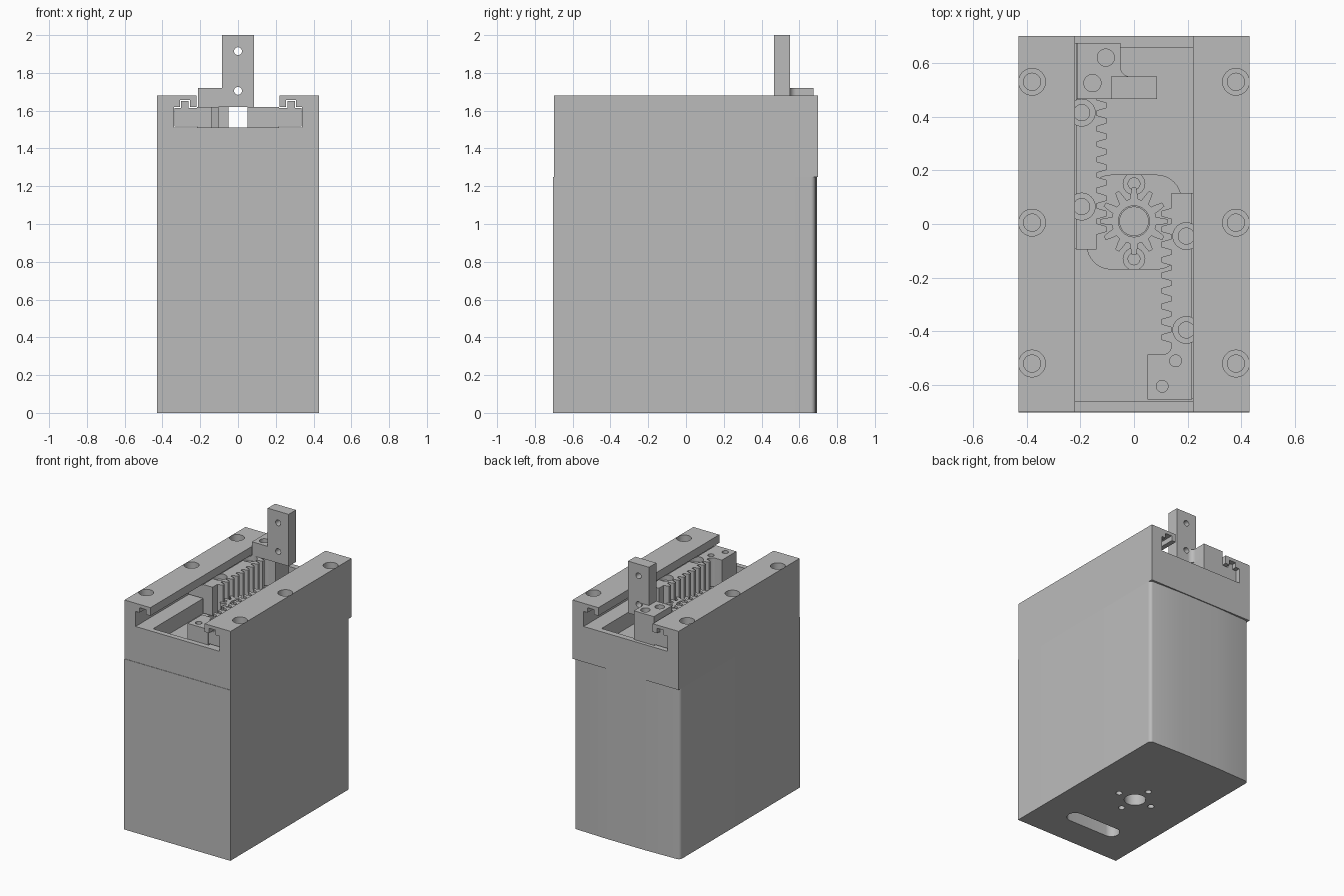
import bpy, bmesh, math
from mathutils import Matrix

if "Cube" in bpy.data.objects:
    bpy.data.objects.remove(bpy.data.objects["Cube"])

grey = bpy.data.materials.new("machined_grey")
grey.use_nodes = True
grey.diffuse_color = (0.5, 0.5, 0.5, 1)
grey.node_tree.nodes["Principled BSDF"].inputs["Base Color"].default_value = (0.5, 0.5, 0.5, 1)

CY = 0.01            # y of the pinion axis
TEETH = 12
PITCH = 0.0576
parts = []


def prism(name, pts, lo, hi, axis="z"):
    """Extrude a closed profile along z (points are x, y) or y (points are x, z)."""
    bm = bmesh.new()
    place = (lambda a, b, c: (a, b, c)) if axis == "z" else (lambda a, b, c: (a, c, b))
    rings = [[bm.verts.new(place(a, b, c)) for a, b in pts] for c in (lo, hi)]
    bm.faces.new(rings[0])
    bm.faces.new(rings[1])
    for i in range(len(pts)):
        j = (i + 1) % len(pts)
        bm.faces.new((rings[0][i], rings[0][j], rings[1][j], rings[1][i]))
    bmesh.ops.recalc_face_normals(bm, faces=bm.faces)
    mesh = bpy.data.meshes.new(name)
    bm.to_mesh(mesh)
    bm.free()
    mesh.materials.append(grey)
    ob = bpy.data.objects.new(name, mesh)
    bpy.context.scene.collection.objects.link(ob)
    return ob


def rect(x0, x1, y0, y1):
    return [(x0, y0), (x1, y0), (x1, y1), (x0, y1)]


def arc(cx, cy, r, a0, a1, n=8):
    angles = [math.radians(a0 + (a1 - a0) * i / n) for i in range(n + 1)]
    return [(cx + r * math.cos(a), cy + r * math.sin(a)) for a in angles]


def circle(cx, cy, r, n=32):
    return arc(cx, cy, r, 0, 360, n)[:-1]


def rounded(x0, x1, y0, y1, r):
    return (arc(x1 - r, y1 - r, r, 0, 90) + arc(x0 + r, y1 - r, r, 90, 180)
            + arc(x0 + r, y0 + r, r, 180, 270) + arc(x1 - r, y0 + r, r, 270, 360))


def boolean(ob, tools, operation="DIFFERENCE"):
    """Apply each tool to the object, then discard the tool."""
    for tool in tools:
        mod = ob.modifiers.new("cut", "BOOLEAN")
        mod.operation, mod.solver, mod.object = operation, "EXACT", tool
        bpy.context.view_layer.update()
        result = bpy.data.meshes.new_from_object(
            ob.evaluated_get(bpy.context.evaluated_depsgraph_get()))
        ob.modifiers.clear()
        ob.data = result
        bpy.data.objects.remove(tool)
    return ob


def bore(x, y, top, steps):
    """Stepped hole cutters going down from a top face: (radius, depth)."""
    return [prism("cutter", circle(x, y, r), top - d, top + 0.01) for r, d in steps]


# Lower housing: square front corners, rounded and slightly bowed back
outline = [(-0.43, -0.703), (0.43, -0.703)] + arc(0.405, 0.66, 0.025, 0, 80)
outline += [(0.15, 0.693), (-0.15, 0.693)] + arc(-0.405, 0.66, 0.025, 100, 180)
housing = prism("lower_housing", outline, 0, 1.25)
cuts = [prism("cutter", circle(0, CY, 0.073), -0.1, 0.3),
        prism("cutter", rounded(-0.215, 0.215, -0.485, -0.37, 0.057), -0.1, 0.2)]
for k in range(4):
    a = k * math.pi / 2
    cuts.append(prism("cutter", circle(0.14 * math.cos(a), CY + 0.14 * math.sin(a), 0.022),
                      -0.1, 0.1))
parts.append(boolean(housing, cuts))

# Upper guide block: T channel, deep rack well, pinion pocket, rail bolt holes
half = [(0.34, 1.51), (0.34, 1.62), (0.308, 1.62), (0.308, 1.656),
        (0.255, 1.656), (0.255, 1.62), (0.22, 1.62), (0.22, 1.75)]
channel = half + [(-x, z) for x, z in reversed(half)]
guide = prism("guide_block", rect(-0.43, 0.43, -0.7, 0.7), 1.25, 1.68)
cuts = [prism("cutter", channel, -0.8, 0.8, "y"),
        prism("cutter", rect(-0.225, 0.225, -0.662, 0.657), 1.40, 1.56),
        prism("cutter", rounded(-0.175, 0.175, CY - 0.178, CY + 0.172, 0.09), 1.34, 1.45)]
for x in (-0.38, 0.38):
    for y in (-0.52, 0.005, 0.53):
        cuts += bore(x, y, 1.68, [(0.05, 0.05), (0.032, 0.12)])
parts.append(boolean(guide, cuts))

# Pinion gear with its shaft
gear_pts = []
for k in range(TEETH):
    for step, r in ((-0.33, 0.084), (-0.25, 0.1), (-0.12, 0.126),
                    (0.12, 0.126), (0.25, 0.1), (0.33, 0.084)):
        a = (k + step) * 2 * math.pi / TEETH
        gear_pts.append((r * math.cos(a), CY + r * math.sin(a)))
pinion = prism("pinion", gear_pts, 1.36, 1.50)
parts.append(boolean(pinion, [prism("cutter", circle(0, CY, 0.058), 1.3, 1.6)]))
parts.append(prism("pinion_shaft", circle(0, CY, 0.055), 1.335, 1.485))

# Motor screws in the pinion pocket
for side, y in (("back", CY + 0.14), ("front", CY - 0.14)):
    screw = prism("motor_screw_" + side, circle(0, y, 0.042), 1.335, 1.38)
    parts.append(boolean(screw, bore(0, y, 1.38, [(0.022, 0.025)])))


def make_slider(name):
    """Rack slider: toothed bar, end block and guide rib under the rail."""
    bar = [(0.217, -0.655), (0.217, 0.115), (0.14, 0.115)]
    for k in range(0, -9, -1):
        y = CY + (k + 0.5) * PITCH
        bar += [(0.14, y + 0.021), (0.102, y + 0.01), (0.102, y - 0.01), (0.14, y - 0.021)]
    bar += arc(0.105, -0.452, 0.035, 0, -90) + [(0.05, -0.487), (0.05, -0.655)]
    slider = prism(name, bar, 1.41, 1.62)
    wing = [(0.2, 1.516), (0.335, 1.516), (0.335, 1.614), (0.302, 1.614),
            (0.302, 1.65), (0.261, 1.65), (0.261, 1.614), (0.2, 1.614)]
    boolean(slider, [prism("tool", wing, -0.653, 0.113, "y")], "UNION")
    cutters = []
    for y in (-0.395, -0.045):
        cutters += bore(0.195, y, 1.62, [(0.05, 0.04), (0.03, 0.09)])
    for x, y in ((0.155, -0.51), (0.105, -0.605)):
        cutters += bore(x, y, 1.62, [(0.022, 0.12)])
    return boolean(slider, cutters)


# Two identical sliders, turned half round about the pinion axis
right_slider = make_slider("left_side_slider")
other_slider = make_slider("right_side_slider")
other_slider.data.transform(Matrix.Translation((0, 2 * CY, 0)) @ Matrix.Rotation(math.pi, 4, "Z"))
parts += [right_slider, other_slider]

# L-shaped bracket bolted on the back slider, carrying an upright finger
foot = [(-0.212, 0.465), (0.085, 0.465), (0.085, 0.55)]
foot += arc(-0.015, 0.585, 0.035, 270, 180) + [(-0.05, 0.675), (-0.212, 0.675)]
bracket = prism("finger_bracket", foot, 1.62, 1.72)
cuts = bore(-0.105, 0.62, 1.72, [(0.032, 0.07)]) + bore(-0.155, 0.525, 1.72, [(0.032, 0.07)])
boolean(bracket, cuts)
boolean(bracket, [prism("tool", rect(-0.085, 0.085, 0.465, 0.55), 1.62, 2.0)], "UNION")
parts.append(boolean(bracket, [prism("cutter", circle(0, z, 0.021), 0.4, 0.7, "y")
                               for z in (1.705, 1.915)]))

# Smooth the round walls and keep the machined edges sharp
for ob in parts:
    bpy.ops.object.select_all(action="DESELECT")
    ob.select_set(True)
    bpy.context.view_layer.objects.active = ob
    bpy.ops.object.shade_smooth_by_angle(angle=math.radians(25))
